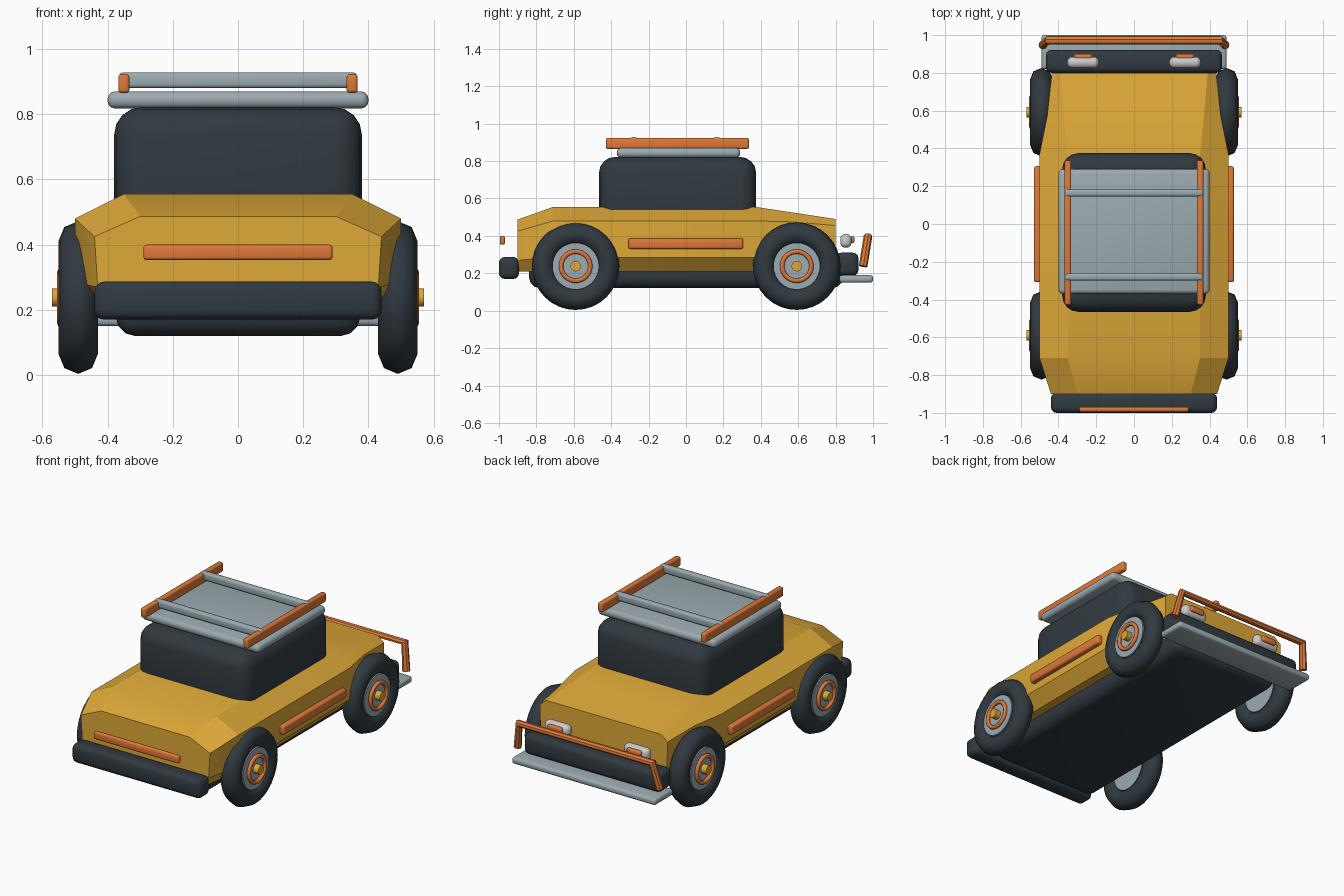
import bpy, bmesh, math
from mathutils import Vector

if "Cube" in bpy.data.objects:
    bpy.data.objects.remove(bpy.data.objects["Cube"])


def material(name, rgb):
    m = bpy.data.materials.new(name)
    m.diffuse_color = (*rgb, 1)
    m.use_nodes = True
    m.node_tree.nodes["Principled BSDF"].inputs["Base Color"].default_value = m.diffuse_color
    return m


YELLOW = material("yellow_paint", (0.74, 0.40, 0.04))
DARK = material("dark_rubber", (0.030, 0.042, 0.052))
ORANGE = material("orange_trim", (0.74, 0.19, 0.04))
GREY = material("pale_metal", (0.33, 0.41, 0.44))
WHITE = material("lamp_white", (0.82, 0.84, 0.84))


def finish(ob, name, mat, angle=35):
    ob.name = name
    ob.data.materials.append(mat)
    bpy.ops.object.select_all(action='DESELECT')
    ob.select_set(True)
    bpy.context.view_layer.objects.active = ob
    bpy.ops.object.shade_smooth_by_angle(angle=math.radians(angle))
    return ob


def mesh_object(bm, name, mat, angle=35):
    bmesh.ops.recalc_face_normals(bm, faces=bm.faces)
    me = bpy.data.meshes.new(name)
    bm.to_mesh(me)
    bm.free()
    ob = bpy.data.objects.new(name, me)
    bpy.context.collection.objects.link(ob)
    return finish(ob, name, mat, angle)


def box(name, lo, hi, bevel, mat, segments=3):
    """Rounded box between two corners."""
    lo, hi = Vector(lo), Vector(hi)
    bm = bmesh.new()
    bmesh.ops.create_cube(bm, size=1)
    bmesh.ops.scale(bm, vec=hi - lo, verts=bm.verts)
    bmesh.ops.translate(bm, vec=(lo + hi) / 2, verts=bm.verts)
    bmesh.ops.bevel(bm, geom=bm.edges[:], offset=bevel, segments=segments,
                    profile=0.5, affect='EDGES')
    return mesh_object(bm, name, mat)


def disc(name, x0, x1, y, z, radius, mat, sides=32):
    bpy.ops.mesh.primitive_cylinder_add(
        vertices=sides, radius=radius, depth=abs(x1 - x0),
        location=((x0 + x1) / 2, y, z), rotation=(0, math.pi / 2, 0))
    return finish(bpy.context.object, name, mat)


def ring(name, x, y, z, major, minor, mat, minor_sides=8):
    bpy.ops.mesh.primitive_torus_add(
        major_radius=major, minor_radius=minor, major_segments=32,
        minor_segments=minor_sides, location=(x, y, z),
        rotation=(0, math.pi / 2, 0))
    return finish(bpy.context.object, name, mat, 50)


# Body: half sections (x, z) from sill to roof line, lofted along y
sections = [
    (-0.90, [(0.40, 0.21), (0.43, 0.27), (0.44, 0.425), (0.30, 0.487)]),
    (-0.71, [(0.43, 0.21), (0.50, 0.285), (0.50, 0.48), (0.35, 0.555)]),
    (0.37, [(0.43, 0.21), (0.50, 0.285), (0.50, 0.48), (0.35, 0.555)]),
    (0.57, [(0.40, 0.21), (0.457, 0.28), (0.46, 0.475), (0.37, 0.525)]),
    (0.80, [(0.39, 0.21), (0.43, 0.27), (0.435, 0.455), (0.39, 0.49)]),
]
bm = bmesh.new()
loops = []
for y, half in sections:
    outline = half + [(-x, z) for x, z in reversed(half)]
    loops.append([bm.verts.new((x, y, z)) for x, z in outline])
for a, b in zip(loops, loops[1:]):
    for i in range(len(a)):
        j = (i + 1) % len(a)
        bm.faces.new((a[i], a[j], b[j], b[i]))
bm.faces.new(loops[0])
bm.faces.new(loops[-1])
mesh_object(bm, "body", YELLOW, 20)

# Chassis, cabin and roof panel
box("chassis", (-0.375, -0.84, 0.12), (0.375, 0.84, 0.28), 0.06, DARK)
box("cabin", (-0.38, -0.465, 0.42), (0.38, 0.375, 0.822), 0.085, DARK, 4)
box("roof_panel", (-0.40, -0.37, 0.818), (0.40, 0.29, 0.87), 0.022, GREY)

# Bumpers, skid plate and tail strip
box("rear_bumper", (-0.44, -1.0, 0.17), (0.44, -0.893, 0.287), 0.03, DARK)
box("front_bumper", (-0.466, 0.80, 0.187), (0.466, 0.922, 0.31), 0.03, DARK)
box("skid_plate", (-0.49, 0.82, 0.15), (0.49, 1.0, 0.19), 0.015, GREY)
box("tail_strip", (-0.29, -0.995, 0.353), (0.29, -0.968, 0.40), 0.01, ORANGE)

# Roof rack crossbars
for tag, y in (("rear", -0.28), ("front", 0.165)):
    box(tag + "_rack_crossbar", (-0.365, y - 0.019, 0.88),
        (0.365, y + 0.019, 0.928), 0.012, GREY)

# Mirrored parts
for side, s in (("right", 1), ("left", -1)):
    c = 0.35 * s
    box(side + "_rack_rail", (c - 0.017, -0.428, 0.865),
        (c + 0.017, 0.337, 0.923), 0.010, ORANGE)
    c = 0.507 * s
    box(side + "_side_strip", (c - 0.023, -0.308, 0.33),
        (c + 0.023, 0.306, 0.387), 0.012, ORANGE)
    c = 0.27 * s
    box(side + "_headlight", (c - 0.084, 0.825, 0.337),
        (c + 0.084, 0.885, 0.41), 0.027, WHITE, 4)
    box(side + "_lamp_strip", (c - 0.048, 0.87, 0.362),
        (c + 0.048, 0.90, 0.398), 0.009, ORANGE)

    # Wheels
    for end, y in (("rear", -0.59), ("front", 0.592)):
        n = f"{end}_{side}_"
        z = 0.238
        ring(n + "tire", 0.49 * s, y, z, 0.174, 0.06, DARK)
        disc(n + "rim", 0.45 * s, 0.535 * s, y, z, 0.125, GREY)
        ring(n + "rim_ring", 0.543 * s, y, z, 0.078, 0.012, ORANGE)
        disc(n + "hub_cap", 0.52 * s, 0.57 * s, y, z, 0.028, YELLOW, 16)

# Bull bar: bent tube
curve = bpy.data.curves.new("bull_bar", 'CURVE')
curve.dimensions = '3D'
curve.bevel_depth = 0.023
curve.bevel_resolution = 2
curve.use_fill_caps = True
path = [(-0.483, 0.947, 0.237), (-0.455, 0.973, 0.397),
        (0.455, 0.973, 0.397), (0.483, 0.947, 0.237)]
spline = curve.splines.new('POLY')
spline.points.add(len(path) - 1)
for p, co in zip(spline.points, path):
    p.co = (*co, 1)
bar = bpy.data.objects.new("bull_bar", curve)
bpy.context.collection.objects.link(bar)
bpy.ops.object.select_all(action='DESELECT')
bar.select_set(True)
bpy.context.view_layer.objects.active = bar
bpy.ops.object.convert(target='MESH')
finish(bpy.context.object, "bull_bar", ORANGE)
